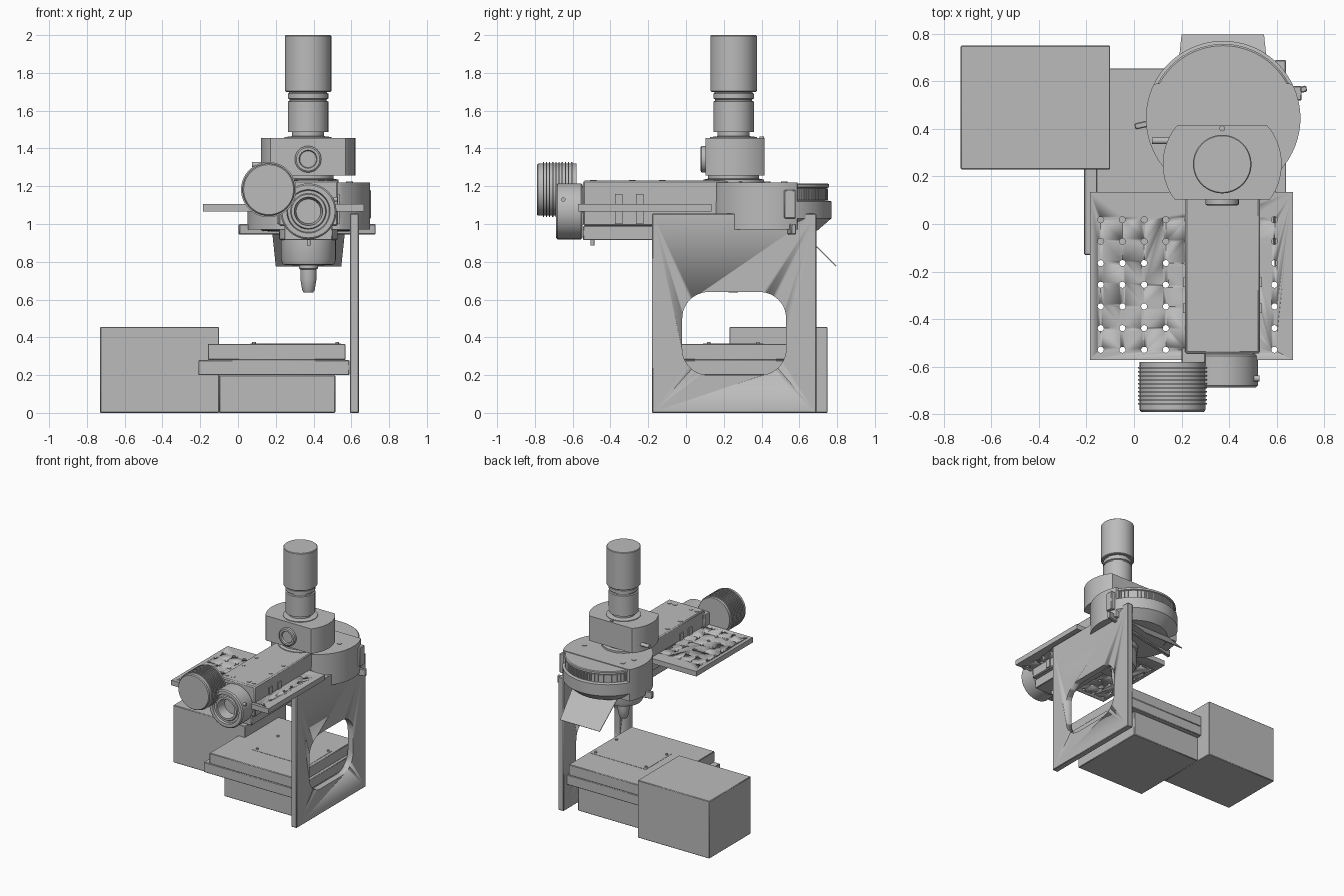
import bpy, bmesh
from math import pi, sin, cos, radians
from mathutils import Matrix, Vector

if "Cube" in bpy.data.objects:
    bpy.data.objects.remove(bpy.data.objects["Cube"])

grey = bpy.data.materials.new("machine_grey")
grey.use_nodes = True
COLOUR = (0.5, 0.5, 0.5, 1)
grey.diffuse_color = COLOUR
grey.node_tree.nodes["Principled BSDF"].inputs["Base Color"].default_value = COLOUR


def finish(name, bm, matrix=None):
    bmesh.ops.recalc_face_normals(bm, faces=bm.faces)
    me = bpy.data.meshes.new(name)
    bm.to_mesh(me)
    bm.free()
    me.materials.append(grey)
    ob = bpy.data.objects.new(name, me)
    bpy.context.collection.objects.link(ob)
    if matrix:
        ob.matrix_world = matrix
    bpy.ops.object.select_all(action='DESELECT')
    ob.select_set(True)
    bpy.context.view_layer.objects.active = ob
    bpy.ops.object.shade_smooth_by_angle(angle=radians(30))
    return ob


def box(name, x, y, z, bevel=0.004):
    bm = bmesh.new()
    bmesh.ops.create_cube(bm, size=1)
    for v in bm.verts:
        v.co = [(a + b) / 2 + c * (b - a) for (a, b), c in zip((x, y, z), v.co)]
    ob = finish(name, bm)
    if bevel:
        mod = ob.modifiers.new("edge", 'BEVEL')
        mod.width = bevel
        mod.segments = 1
    return ob


def prism(name, points, z0, z1, matrix=None):
    bm = bmesh.new()
    face = bm.faces.new([bm.verts.new((x, y, z0)) for x, y in points])
    ext = bmesh.ops.extrude_face_region(bm, geom=[face])["geom"]
    for v in ext:
        if isinstance(v, bmesh.types.BMVert):
            v.co.z = z1
    return finish(name, bm, matrix)


def lathe(name, profile, centre, axis='Z', steps=64):
    """Profile of (radius, height); axis Y measures height towards the front."""
    bm = bmesh.new()
    verts = [bm.verts.new((r, 0, h)) for r, h in profile]
    edges = [bm.edges.new(p) for p in zip(verts, verts[1:])]
    bmesh.ops.spin(bm, geom=verts + edges, axis=(0, 0, 1), cent=(0, 0, 0),
                   angle=2 * pi, steps=steps)
    bmesh.ops.remove_doubles(bm, verts=bm.verts, dist=1e-5)
    turn = {'Z': Matrix(), 'Y': Matrix.Rotation(pi / 2, 4, 'X'),
            'X': Matrix.Rotation(pi / 2, 4, 'Y')}[axis]
    return finish(name, bm, Matrix.Translation(centre) @ turn)


def pegs(name, places, radius, z0, z1, sides=16):
    bm = bmesh.new()
    for x, y in places:
        bmesh.ops.create_cone(bm, cap_ends=True, segments=sides, radius1=radius,
                              radius2=radius, depth=z1 - z0,
                              matrix=Matrix.Translation((x, y, (z0 + z1) / 2)))
    return finish(name, bm)


def cut(ob, cutter):
    cutter.hide_render = True
    cutter.hide_viewport = True
    cutter.display_type = 'WIRE'
    mod = ob.modifiers.new("cut", 'BOOLEAN')
    mod.operation = 'DIFFERENCE'
    mod.solver = 'EXACT'
    mod.object = cutter


def clipped_circle(cx, cy, r, low, high, n=96):
    return [(cx + r * cos(2 * pi * i / n),
             min(high, max(low, cy + r * sin(2 * pi * i / n)))) for i in range(n)]


# Base, motor box and moving stage
box("control_box", (-.73, -.10), (.23, .75), (0, .455))
box("stage_base", (-.10, .515), (-.03, .62), (0, .2))
box("stage_lower_plate", (-.21, .59), (-.13, .655), (.2, .28))
box("stage_upper_plate", (-.16, .57), (-.13, .655), (.28, .365))
box("specimen_plate", (.065, .545), (.09, .41), (.36, .367), 0)
pegs("specimen_screws", [(x, y) for x in (.085, .525) for y in (.12, .38)], .01, .36, .376)

# Upright side plate with rounded window
side = box("side_plate", (.592, .64), (-.18, .69), (0, 1.055))
corner = .14
window = []
for k, (cy, cz) in enumerate([(.53 - corner, .64 - corner), (-.02 + corner, .64 - corner),
                              (-.02 + corner, .2 + corner), (.53 - corner, .2 + corner)]):
    for i in range(13):
        a = (k + i / 12) * pi / 2
        window.append((cy + corner * cos(a), cz + corner * sin(a)))
to_side = Matrix(((0, 0, 1, 0), (1, 0, 0, 0), (0, 1, 0, 0), (0, 0, 0, 1)))
cut(side, prism("window_cutter", window, .5, .7, to_side))

# Perforated board
board = box("perforated_board", (-.185, .668), (-.573, .135), (1.065, 1.105), 0)
cut(board, pegs("hole_cutter", [(-.14 + i * .0913, .018 - j * .0912)
                                for i in range(9) for j in range(7)], .013, 1, 1.2, 12))

# Long arm
box("arm", (.215, .53), (-.545, .3), (.99, 1.23), .008)
box("arm_underside", (.245, .5), (-.545, .2), (.915, .99))
for x in (.207, .53):
    for y in (-.355, -.245):
        box("arm_clip", (x, x + .008), (y - .02, y + .02), (1.0, 1.16), 0)
pegs("arm_screws", [(x, y) for x in (.25, .487) for y in (-.125, -.285, -.49)]
     + [(.3, -.49), (.44, -.49)], .017, 1.22, 1.233)
pegs("arm_pin", [(.375, -.495)], .01, .885, .93)

# Front ring with stepped bore
lathe("front_ring", [(0, 0), (.14, 0), (.148, .008), (.148, .132), (.14, .14), (.115, .14),
                     (.11, .125), (.095, .125), (.09, .135), (.075, .135), (.065, .06),
                     (0, .06)], (.373, -.547, 1.067), 'Y')
lathe("ring_lock_screw", [(0, -.01), (.012, -.01), (.012, .012), (0, .012)],
      (.515, -.65, 1.13), 'X', 16)

# Finned lamp housing
fins = [(0, 0), (.138, 0)]
for i in range(10):
    h = .022 + i * .0167
    fins += [(.138, h), (.146, h), (.146, h + .006), (.138, h + .006)]
fins += [(.138, .203), (.132, .21), (0, .21)]
lathe("finned_lamp", fins, (.162, -.58, 1.182), 'Y')
box("lamp_bracket", (.2, .3), (-.6, -.52), (1.06, 1.2))

# Round turret housing, exposed wheel and details
CX, CY = .375, .445
prism("turret_housing", clipped_circle(CX, CY, .325, .16, .59), .97, 1.22)
lathe("turret_wheel", [(0, .96), (.2, .96), (.25, .965), (.325, 1.03), (.325, 1.12), (.3, 1.125),
                       (.3, 1.19), (.312, 1.195), (.312, 1.21), (.305, 1.215), (0, 1.215)],
      (CX, CY, 0), steps=96)
bm = bmesh.new()
for i in range(50):
    a = pi * (.16 + .68 * i / 49)
    place = Matrix.Translation((CX + .302 * cos(a), CY + .302 * sin(a), 1.158))
    bmesh.ops.create_cube(bm, size=1, matrix=place @ Matrix.Rotation(a, 4, 'Z')
                          @ Matrix.Diagonal((.012, .009, .06, 1)))
finish("wheel_knurling", bm)
pegs("turret_screws", [(.19, .52), (.155, .43), (.59, .43)], .018, 1.21, 1.224)
box("turret_latch", (.64, .705), (.52, .58), (1.03, 1.18))
bar = box("filter_slider", (-.37, .37), (-.013, .013), (.945, 1.0))
bar.matrix_world = Matrix.Translation((.365, .49, 0)) @ Matrix.Rotation(radians(12.5), 4, 'Z')

# Nosepiece and objective
lathe("nosepiece", [(0, .98), (.155, .98), (.155, .92), (.145, .915), (.145, .81), (.135, .785),
                    (.06, .78), (0, .78)], (.373, .25, 0))
lathe("objective", [(0, .8), (.05, .8), (.05, .765), (.043, .76), (.043, .71), (.033, .65),
                    (.025, .637), (0, .637)], (.373, .25, 0), steps=32)

# Slanted shield sheet at the back
bm = bmesh.new()
quad = [(.18, .60, .965), (.567, .60, .965), (.547, .793, .775), (.2, .793, .775)]
face = bm.faces.new([bm.verts.new(p) for p in quad])
ext = bmesh.ops.extrude_face_region(bm, geom=[face])["geom"]
for v in ext:
    if isinstance(v, bmesh.types.BMVert):
        v.co += Vector((0, .004, .004))
finish("slanted_shield", bm)

# Upper head with knobs
HX, HY = .371, .252
lathe("head_neck", [(0, 1.21), (.16, 1.21), (.16, 1.235), (.135, 1.24), (.135, 1.27), (0, 1.27)],
      (HX, HY, 0))
prism("head_block", clipped_circle(HX, HY, .25, .102, .415), 1.258, 1.455)
lathe("head_front_knob", [(.0, 0), (.07, 0), (.07, .02), (.062, .026), (.048, .026),
                          (.044, .012), (0, .012)], (HX, .103, 1.343), 'Y', 32)
lathe("head_side_knob", [(0, 0), (.014, 0), (.014, .075), (0, .075)], (.075, .35, 1.315), 'X', 16)
pegs("head_screw", [(HX, .402)], .012, 1.45, 1.462)

# Camera and its tube
lathe("camera_tube", [(0, 1.45), (.125, 1.45), (.125, 1.46), (.085, 1.465), (.085, 1.487),
                      (.107, 1.487), (.107, 1.648), (.098, 1.652), (.098, 1.66), (.107, 1.664),
                      (.107, 1.69), (.1, 1.694), (.1, 1.7), (.118, 1.7), (.123, 1.705),
                      (.123, 1.996), (.119, 2.0), (0, 2.0)], (HX, HY, 0))
